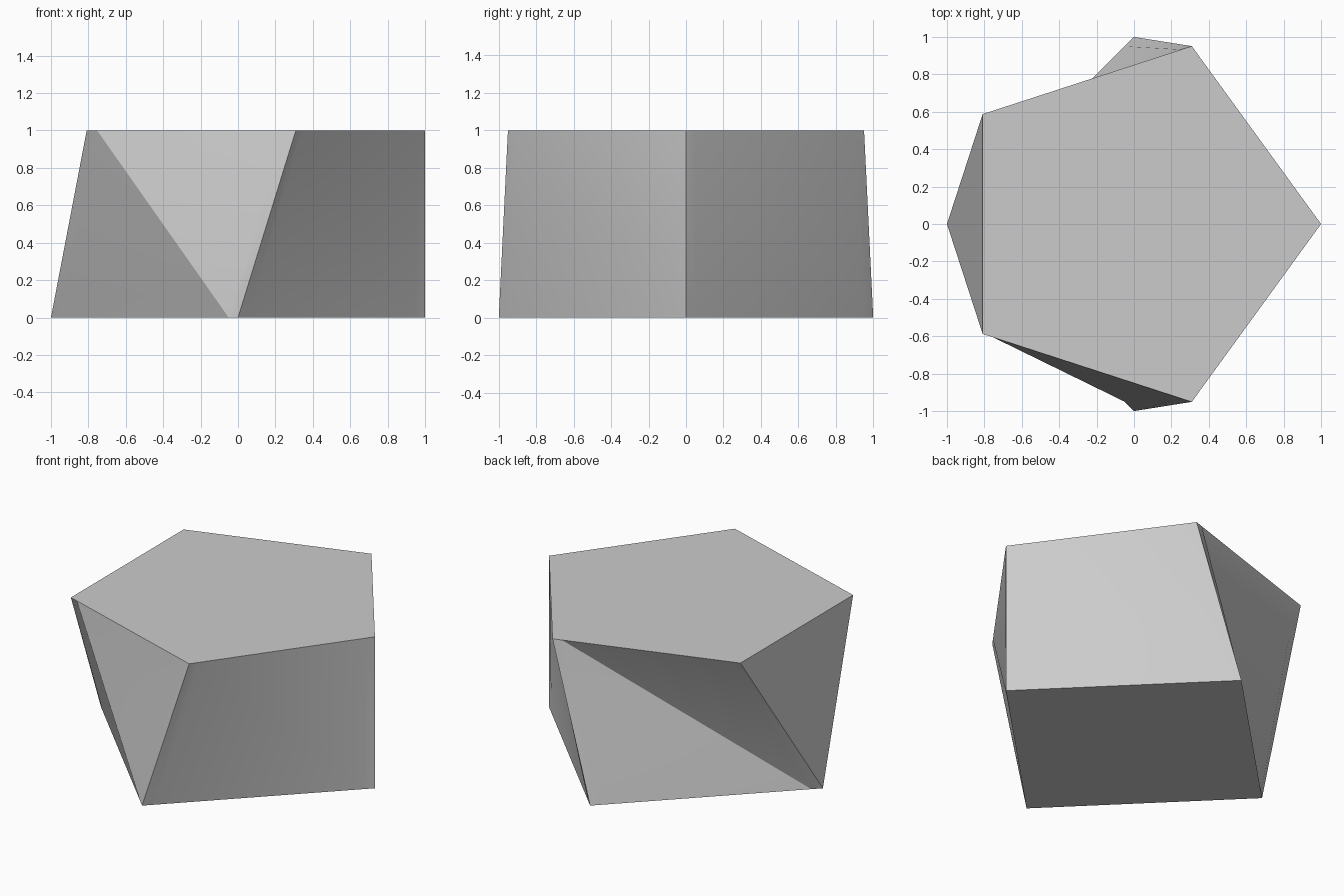
import bpy, bmesh
from math import cos, sin, tau
from mathutils import Vector

if "Cube" in bpy.data.objects:
    bpy.data.objects.remove(bpy.data.objects["Cube"])


def polygon(sides, z):
    return [Vector((cos(tau * i / sides), sin(tau * i / sides), z)) for i in range(sides)]


def supported_ring(corners):
    # each side gets an extra point close to both of its corners
    ring = []
    for i, a in enumerate(corners):
        b = corners[(i + 1) % len(corners)]
        ring += [a.lerp(b, t) for t in (0, 0.05, 0.95)]
    return ring


# square foot (left corner doubled to match five sides) and pentagon top
square = polygon(4, 0)
bottom_corners = [square[i] for i in (0, 1, 2, 2, 3)]
bottom = supported_ring(bottom_corners)
top = supported_ring(polygon(5, 1))

bm = bmesh.new()
low = [bm.verts.new(p) for p in bottom]
high = [bm.verts.new(p) for p in top]
count = len(low)

# triangulated walls, then the two flat caps
for i in range(count):
    j = (i + 1) % count
    bm.faces.new((low[i], low[j], high[i]))
    bm.faces.new((low[j], high[j], high[i]))
bm.faces.new(high)
bm.faces.new(low[::-1])
bmesh.ops.remove_doubles(bm, verts=bm.verts, dist=0.0005)
bmesh.ops.recalc_face_normals(bm, faces=bm.faces)

mesh = bpy.data.meshes.new("lofted_block")
bm.to_mesh(mesh)
bm.free()
block = bpy.data.objects.new("lofted_block", mesh)
bpy.context.collection.objects.link(block)

# smooth walls with crisp edges
bpy.context.view_layer.objects.active = block
block.select_set(True)
bpy.ops.object.shade_smooth_by_angle(angle=0.52)
